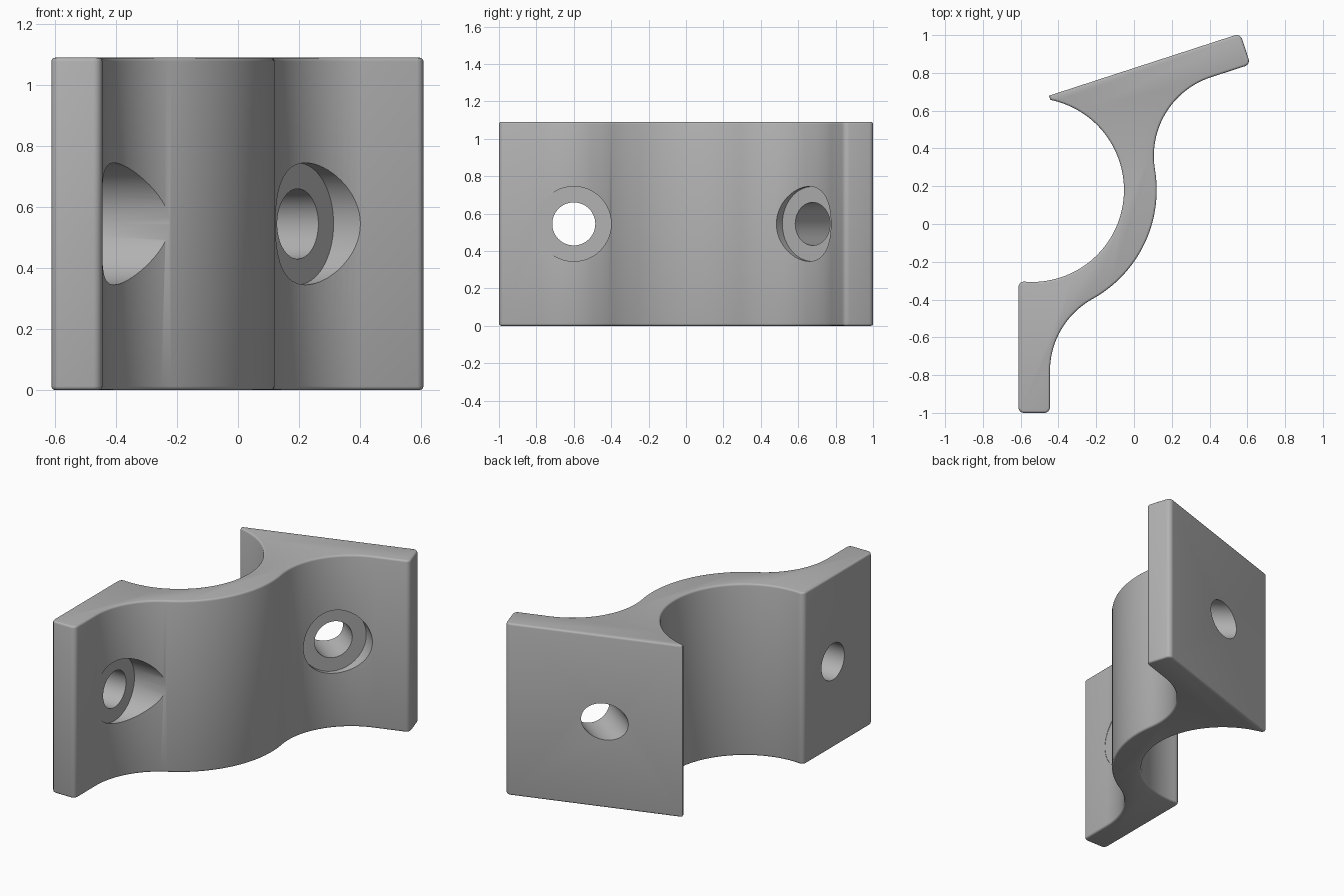
import bpy, bmesh
from math import radians, degrees, atan2, cos, sin, sqrt
from mathutils import Vector

cube = bpy.data.objects.get("Cube")
if cube:
    bpy.data.objects.remove(cube, do_unlink=True)

HEIGHT = 1.09
EDGE = 0.012
ROUND = 0.03
BORE = Vector((-0.54, 0.18))          # centre of the clamped tube
R_IN, R_OUT, R_FILLET = 0.487, 0.66, 0.438
TILT = 18                             # angle of the rear flange

grey = bpy.data.materials.new("plain_grey")
grey.use_nodes = True
grey.diffuse_color = (0.45, 0.45, 0.45, 1)
grey.node_tree.nodes["Principled BSDF"].inputs["Base Color"].default_value = grey.diffuse_color


def polar(deg, r=1.0):
    return Vector((cos(radians(deg)), sin(radians(deg)))) * r


def arc(centre, r, start, end, n):
    return [Vector(centre) + polar(start + (end - start) * i / n, r) for i in range(n + 1)]


def on_flange(along, out):
    """Point in the rear flange's own axes, measured from the tube centre."""
    return BORE + polar(TILT, along) + polar(TILT + 90, out)


# Fillet centres touch both the outer tube wall and a flange face
reach = R_OUT + R_FILLET
front_x, back_x = -0.445, -0.612
fx = front_x + R_FILLET
fillet_a = Vector((fx, BORE.y - sqrt(reach ** 2 - (fx - BORE.x) ** 2)))
low, high, end = 0.275, 0.447, 1.305
drop = low - R_FILLET
fillet_b = on_flange(sqrt(reach ** 2 - drop ** 2), drop)


def bearing(p):
    return degrees(atan2(p.y - BORE.y, p.x - BORE.x))


ang_a, ang_b = bearing(fillet_a), bearing(fillet_b)
tip = 0.24
tip_angle = TILT + degrees(atan2(sqrt(R_IN ** 2 - tip ** 2), tip))

# Outline of the bracket, counter-clockwise
outline = arc((back_x + ROUND, -1 + ROUND), ROUND, 180, 270, 6)
outline += arc((front_x - ROUND, -1 + ROUND), ROUND, 270, 360, 6)
outline += arc(fillet_a, R_FILLET, 180, ang_a + 180, 24)
outline += arc(BORE, R_OUT, ang_a, ang_b, 32)[1:]
outline += arc(fillet_b, R_FILLET, ang_b + 180, TILT + 90, 28)[1:]
outline += arc(on_flange(end - ROUND, low + ROUND), ROUND, TILT - 90, TILT, 6)
outline += arc(on_flange(end - ROUND, high - ROUND), ROUND, TILT, TILT + 90, 6)
outline += [on_flange(tip, high)]
outline += arc(BORE, R_IN, tip_angle, -93, 64)
outline += arc((back_x + ROUND, BORE.y - R_IN - ROUND + 0.002), ROUND, 90, 180, 6)

# Extrude the outline and soften its rims
bm = bmesh.new()
base = bm.faces.new([bm.verts.new((p.x, p.y, 0)) for p in outline])
top = bmesh.ops.extrude_face_region(bm, geom=[base])["geom"]
bmesh.ops.translate(bm, vec=(0, 0, HEIGHT),
                    verts=[g for g in top if isinstance(g, bmesh.types.BMVert)])
bmesh.ops.recalc_face_normals(bm, faces=bm.faces)
rims = [e for e in bm.edges if abs(e.verts[0].co.z - e.verts[1].co.z) < 1e-5]
bmesh.ops.bevel(bm, geom=rims, offset=EDGE, segments=3, profile=0.5,
                affect='EDGES', clamp_overlap=False)
mesh = bpy.data.meshes.new("bracket")
bm.to_mesh(mesh)
bm.free()
bracket = bpy.data.objects.new("bracket", mesh)
bpy.context.collection.objects.link(bracket)
mesh.materials.append(grey)


def cut(name, origin, deg, start, stop, r):
    """Subtract a horizontal cylinder running along the given bearing."""
    mid = Vector(origin) + polar(deg, (start + stop) / 2)
    bpy.ops.mesh.primitive_cylinder_add(
        vertices=64, radius=r, depth=stop - start,
        location=(mid.x, mid.y, HEIGHT / 2), rotation=(0, radians(90), radians(deg)))
    cutter = bpy.context.object
    cutter.name = name
    cutter.hide_render = True
    cutter.data.materials.append(grey)
    mod = bracket.modifiers.new(name, 'BOOLEAN')
    mod.operation = 'DIFFERENCE'
    mod.solver = 'EXACT'
    mod.object = cutter
    bpy.context.view_layer.objects.active = bracket
    bpy.ops.object.modifier_apply(modifier=name)
    bpy.data.objects.remove(cutter, do_unlink=True)


# Screw holes with head recesses: (floor centre, bearing, recess length)
screws = {"front": ((front_x - 0.002, -0.6), 0, 0.222),
          "rear": ((0.196, 0.677), -36, 0.6)}
for side, (origin, deg, length) in screws.items():
    cut(side + "_recess", origin, deg, 0, length, 0.2)
    cut(side + "_hole", origin, deg, -0.5, 0.1, 0.115)

# Smooth the curved walls
bpy.ops.object.select_all(action='DESELECT')
bracket.select_set(True)
bpy.context.view_layer.objects.active = bracket
bpy.ops.object.shade_smooth_by_angle(angle=radians(35))
